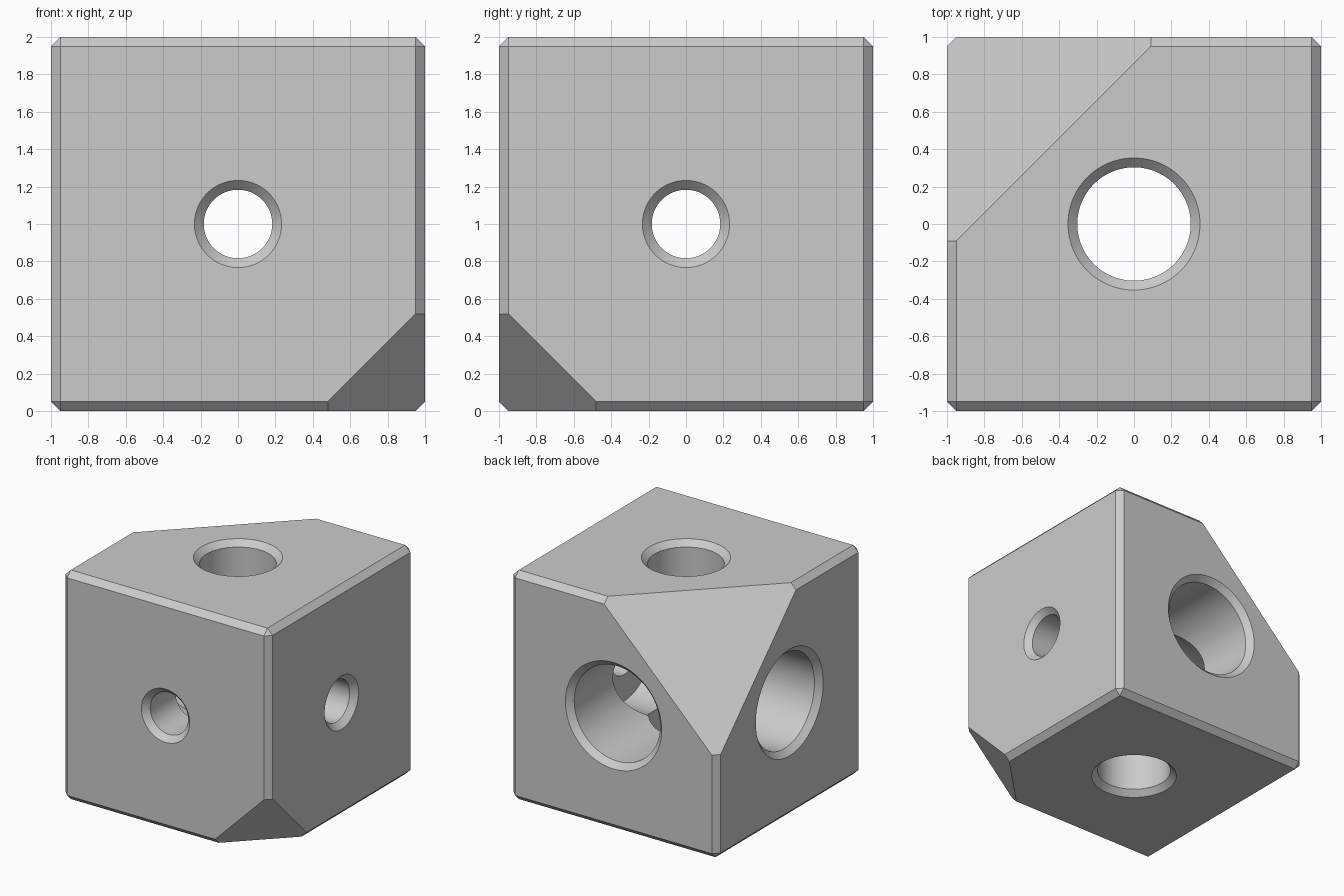
import bpy, bmesh, math
from mathutils import Vector

cube = bpy.data.objects.get("Cube")
if cube:
    bpy.data.objects.remove(cube, do_unlink=True)

CHAMFER = 0.05
CENTRE = Vector((0, 0, 1))

grey = bpy.data.materials.new("light_grey")
grey.use_nodes = True
grey.diffuse_color = (0.6, 0.6, 0.6, 1)
grey.node_tree.nodes["Principled BSDF"].inputs["Base Color"].default_value = (0.6, 0.6, 0.6, 1)


def make_object(name, bm):
    bmesh.ops.recalc_face_normals(bm, faces=bm.faces)
    mesh = bpy.data.meshes.new(name)
    bm.to_mesh(mesh)
    bm.free()
    mesh.materials.append(grey)
    obj = bpy.data.objects.new(name, mesh)
    bpy.context.collection.objects.link(obj)
    return obj


def slice_corner(bm, normal, reach):
    """Cut off the corner beyond normal . p = reach (p from the centre)."""
    n = Vector(normal)
    cut = bmesh.ops.bisect_plane(
        bm, geom=bm.verts[:] + bm.edges[:] + bm.faces[:],
        plane_co=CENTRE + n * reach / n.length_squared, plane_no=n, clear_outer=True)
    rim = [e for e in cut["geom_cut"] if isinstance(e, bmesh.types.BMEdge)]
    bmesh.ops.contextual_create(bm, geom=rim)


def bore_cutter(name, profile, direction):
    """Revolve (radius, position) points about an axis through the centre."""
    bm = bmesh.new()
    verts = [bm.verts.new((r, 0, h)) for r, h in profile]
    edges = [bm.edges.new(pair) for pair in zip(verts, verts[1:])]
    bmesh.ops.spin(bm, geom=verts + edges, cent=(0, 0, 0), axis=(0, 0, 1),
                   angle=math.tau, steps=96, use_merge=True)
    bmesh.ops.remove_doubles(bm, verts=bm.verts, dist=1e-5)
    bmesh.ops.holes_fill(bm, edges=bm.edges, sides=0)
    bmesh.ops.rotate(bm, cent=(0, 0, 0), verts=bm.verts,
                     matrix=Vector(direction).to_track_quat("Z", "Y").to_matrix())
    bmesh.ops.translate(bm, verts=bm.verts, vec=CENTRE)
    obj = make_object(name, bm)
    obj.hide_render = True
    return obj


def countersink(radius, side):
    """Profile points from outside the block in to the bore wall."""
    return [(radius + 2 * CHAMFER, side * (1 + CHAMFER)), (radius, side * (1 - CHAMFER))]


# Block with chamfered edges and two sliced corners
bm = bmesh.new()
bmesh.ops.create_cube(bm, size=2)
bmesh.ops.translate(bm, verts=bm.verts, vec=CENTRE)
bmesh.ops.bevel(bm, geom=bm.edges[:], offset=CHAMFER, segments=1, affect="EDGES")
slice_corner(bm, (-1, 1, 1), 1.86)
slice_corner(bm, (1, -1, -1), 2.43)
block = make_object("bored_block", bm)

# Stepped bores along x and y, straight bore along z
stepped = countersink(0.183, -1) + [(0.183, -0.6), (0.415, -0.6)] + countersink(0.415, 1)[::-1]
straight = countersink(0.303, -1) + countersink(0.303, 1)[::-1]
cutters = [
    bore_cutter("vertical_bore_cutter", straight, (0, 0, 1)),
    bore_cutter("back_bore_cutter", stepped, (0, 1, 0)),
    bore_cutter("side_bore_cutter", stepped, (-1, 0, 0)),
]

bpy.ops.object.select_all(action="DESELECT")
block.select_set(True)
bpy.context.view_layer.objects.active = block
for cutter in cutters:
    mod = block.modifiers.new("bore", "BOOLEAN")
    mod.operation = "DIFFERENCE"
    mod.solver = "EXACT"
    mod.object = cutter
    bpy.ops.object.modifier_apply(modifier=mod.name)
    bpy.data.objects.remove(cutter, do_unlink=True)

# Smooth bore walls, crisp edges elsewhere
bpy.ops.object.shade_smooth_by_angle(angle=math.radians(20))
